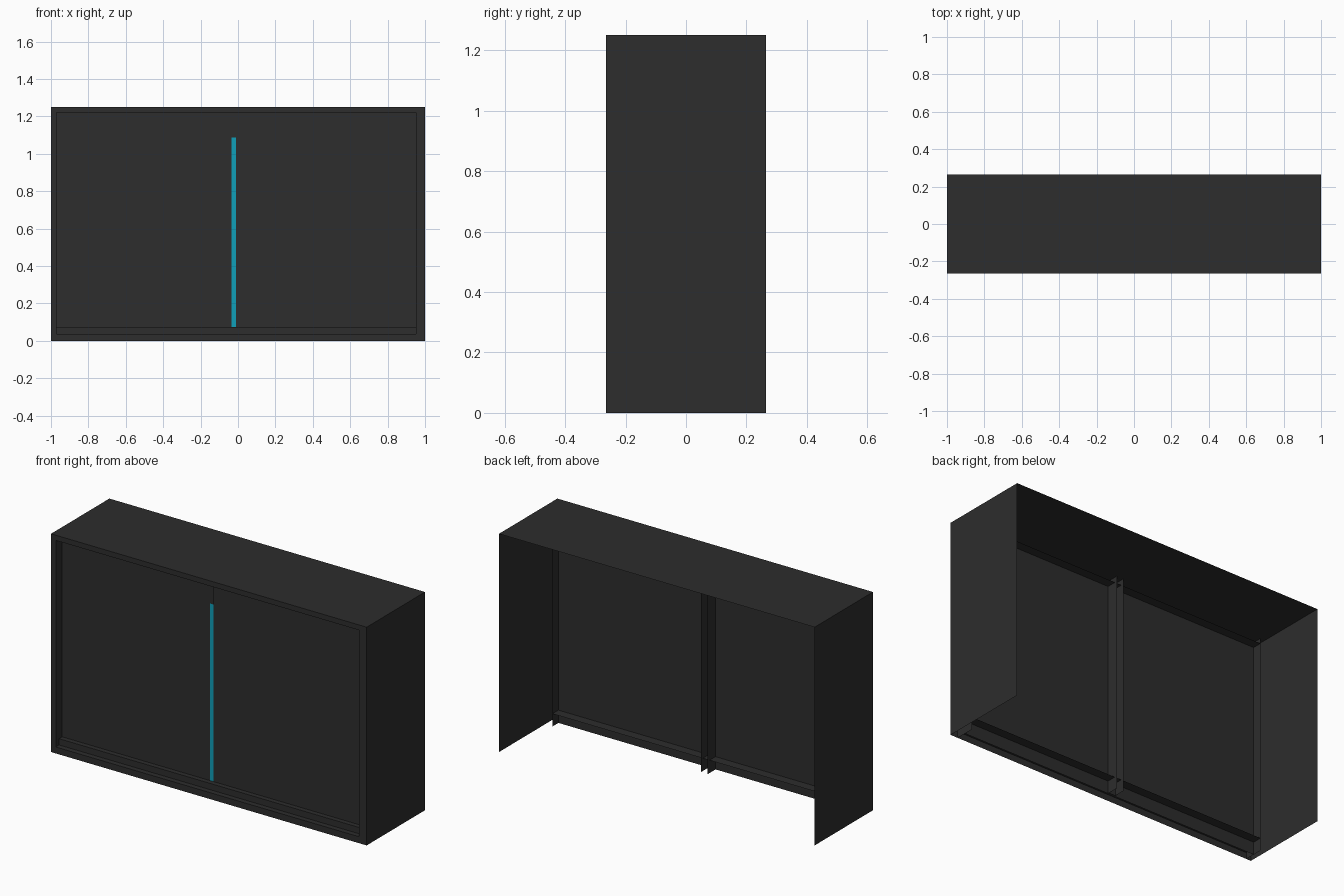
import bpy

if "Cube" in bpy.data.objects:
    bpy.data.objects.remove(bpy.data.objects["Cube"], do_unlink=True)


def material(name, colour):
    m = bpy.data.materials.new(name)
    m.use_nodes = True
    m.diffuse_color = (*colour, 1)
    m.node_tree.nodes["Principled BSDF"].inputs["Base Color"].default_value = (*colour, 1)
    return m


charcoal = material("charcoal", (0.026, 0.026, 0.026))
cyan = material("cyan", (0.005, 0.35, 0.49))


def sheets(name, mat, *spans):
    """Thin flat sheets; each span is (x0, x1, y0, y1, z0, z1), flat on one axis."""
    verts, faces = [], []
    for x0, x1, y0, y1, z0, z1 in spans:
        if x0 == x1:
            quad = [(x0, y0, z0), (x0, y1, z0), (x0, y1, z1), (x0, y0, z1)]
        elif y0 == y1:
            quad = [(x0, y0, z0), (x1, y0, z0), (x1, y0, z1), (x0, y0, z1)]
        else:
            quad = [(x0, y0, z0), (x1, y0, z0), (x1, y1, z0), (x0, y1, z0)]
        faces.append(range(len(verts), len(verts) + 4))
        verts += quad
    mesh = bpy.data.meshes.new(name)
    mesh.from_pydata(verts, [], [list(f) for f in faces])
    mesh.materials.append(mat)
    ob = bpy.data.objects.new(name, mesh)
    bpy.context.collection.objects.link(ob)
    return ob


# Main dimensions
half, front, back, top = 1.0, -0.264, 0.264, 1.25
left, right = 0.953, -0.97            # sides of the front opening
sill, ledge, head = 0.037, 0.073, 1.22
panel_y = front + 0.058
return_y = front + 0.112
post_y = front + 0.13
post_l, post_r = 0.0, -0.043          # sides of the middle groove

# Outer casing, open at the back and underneath
sheets("casing", charcoal,
       (-half, -half, front, back, 0, top),
       (half, half, front, back, 0, top),
       (-half, half, front, back, top, top))

# Flat border around the front opening
sheets("front_border", charcoal,
       (-half, right, front, front, 0, top),
       (left, half, front, front, 0, top),
       (right, left, front, front, 0, sill),
       (right, left, front, front, head, top))

# Inner lining of the opening, running past the panels
sheets("opening_lining", charcoal,
       (right, right, front, return_y, 0, top),
       (left, left, front, return_y, 0, top),
       (right, left, front, return_y, head, head))

# Stepped sill
step_y = front + 0.03
sheets("sill_step", charcoal,
       (right, left, front, step_y, sill, sill),
       (right, left, step_y, step_y, sill, ledge),
       (right, left, step_y, return_y, ledge, ledge))

# Two panels with a post sheet beside the groove
for name, x0, x1, post in (("right", right, post_r, post_r), ("left", post_l, left, post_l)):
    sheets(name + "_panel", charcoal, (x0, x1, panel_y, panel_y, 0, top))
    sheets(name + "_post", charcoal, (post, post, panel_y, post_y, 0, top))

# Middle groove with its raised light strip
groove_y = panel_y + 0.006
sheets("groove_back", charcoal, (post_r, post_l, groove_y, groove_y, 0, top))
for name, x0, x1 in (("right", post_r, -0.034), ("left", -0.011, post_l)):
    sheets(name + "_groove_trim", charcoal, (x0, x1, panel_y, panel_y, ledge, head))
sheets("light_strip", cyan, (-0.034, -0.011, panel_y, panel_y, ledge, 1.087))
